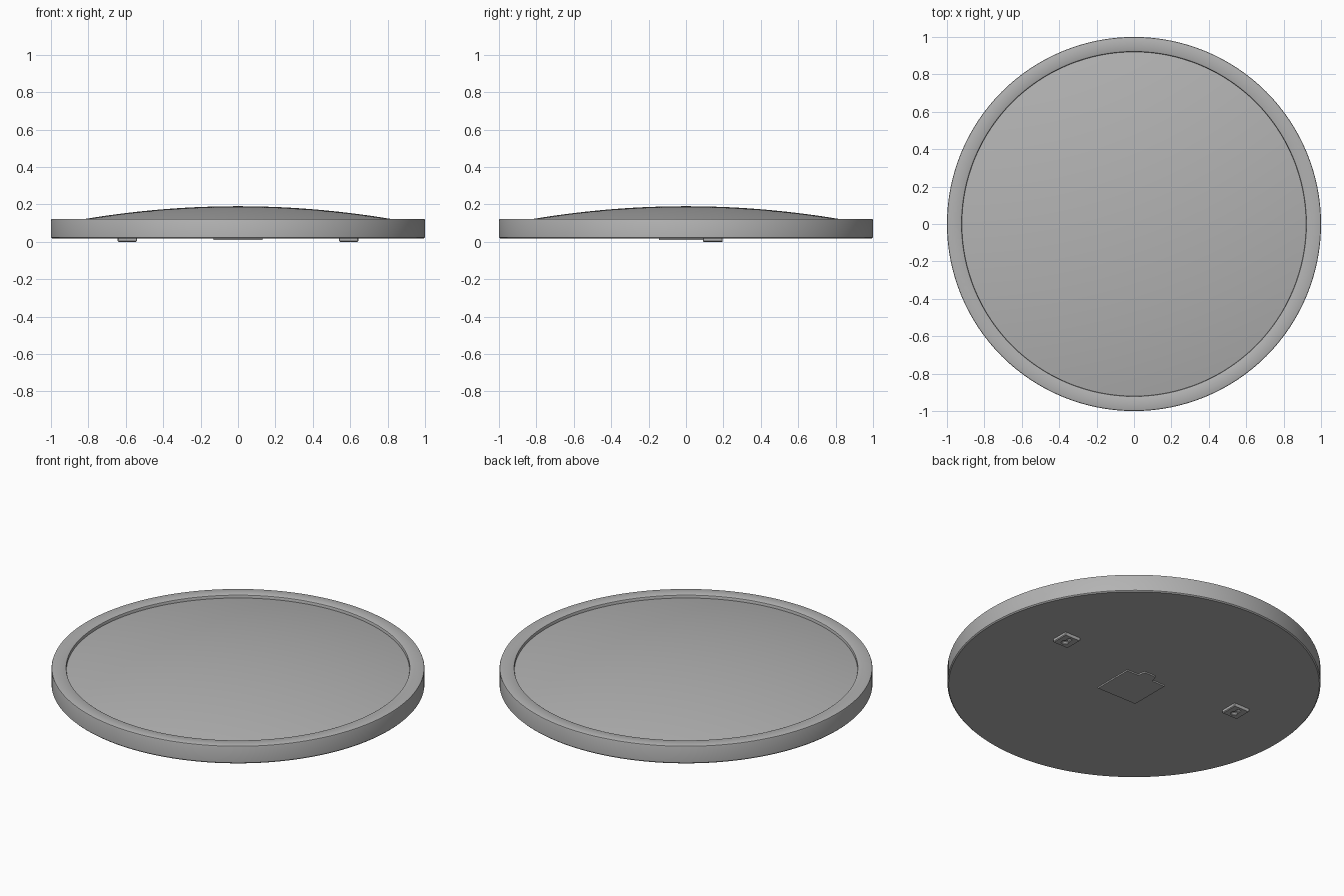
import bpy, bmesh, math

if "Cube" in bpy.data.objects:
    bpy.data.objects.remove(bpy.data.objects["Cube"])

def material(name, c):
    m = bpy.data.materials.new(name)
    m.diffuse_color = (c, c, c, 1)
    m.use_nodes = True
    m.node_tree.nodes["Principled BSDF"].inputs["Base Color"].default_value = m.diffuse_color
    return m

GREY = material("neutral grey", 0.45)

def finish(name, bm, mat, smooth=True):
    bmesh.ops.remove_doubles(bm, verts=bm.verts, dist=1e-6)
    bmesh.ops.recalc_face_normals(bm, faces=bm.faces)
    me = bpy.data.meshes.new(name)
    bm.to_mesh(me)
    bm.free()
    me.materials.append(mat)
    ob = bpy.data.objects.new(name, me)
    bpy.context.collection.objects.link(ob)
    if smooth:
        bpy.ops.object.select_all(action='DESELECT')
        ob.select_set(True)
        bpy.context.view_layer.objects.active = ob
        bpy.ops.object.shade_smooth_by_angle(angle=math.radians(35))
    return ob

def lathe(name, profile, mat, segs=128):
    bm = bmesh.new()
    vs = [bm.verts.new((r, 0, z)) for r, z in profile]
    es = [bm.edges.new(p) for p in zip(vs, vs[1:])]
    bmesh.ops.spin(bm, geom=vs + es, cent=(0, 0, 0), axis=(0, 0, 1),
                   angle=2 * math.pi, steps=segs, use_merge=True)
    return finish(name, bm, mat)

def prism(name, outline, z0, z1, mat):
    bm = bmesh.new()
    f = bm.faces.new([bm.verts.new((x, y, z0)) for x, y in outline])
    top = bmesh.ops.extrude_face_region(bm, geom=[f])
    for v in top["geom"]:
        if isinstance(v, bmesh.types.BMVert):
            v.co.z = z1
    return finish(name, bm, mat, False)

# Round case: closed back, straight wall, softened rim and inner lip
lathe("case", [(0, .018), (.994, .018), (1, .024), (1, .116), (.998, .121), (.993, .123),
               (.928, .123), (.922, .120), (.920, .115), (.920, .09)], GREY)

# Shallow domed cover set inside the rim
R = .92
lathe("domed_cover", [(R * i / 24, .19 - .086 * (i / 24) ** 2) for i in range(25)], GREY)

# Movement box on the back with a finger tab
prism("battery_cover", [(-.13, -.145), (.13, -.145), (.13, .1), (.055, .1), (.045, .145),
                        (-.03, .145), (-.045, .1), (-.13, .1)], .010, .03, GREY)

# Two hanger plates with keyhole slots
for side, x in (("left", -.592), ("right", .592)):
    plate = prism(side + "_hanger", [(x - .052, .09), (x + .052, .09),
                                     (x + .052, .196), (x - .052, .196)], 0, .025, GREY)
    hole = [(x + .017 * math.cos(a), .130 + .017 * math.sin(a))
            for a in [math.radians(120 + 300 * i / 12) for i in range(13)]]
    hole += [(x + .0085, .175), (x - .0085, .175)]
    cutter = prism(side + "_keyhole_cutter", hole, -.02, .016, GREY)
    cutter.hide_render = True
    cutter.hide_set(True)
    b = plate.modifiers.new("keyhole", 'BOOLEAN')
    b.operation = 'DIFFERENCE'
    b.object = cutter
    b.solver = 'EXACT'
    v = plate.modifiers.new("soft edges", 'BEVEL')
    v.width = .004
    v.segments = 1
